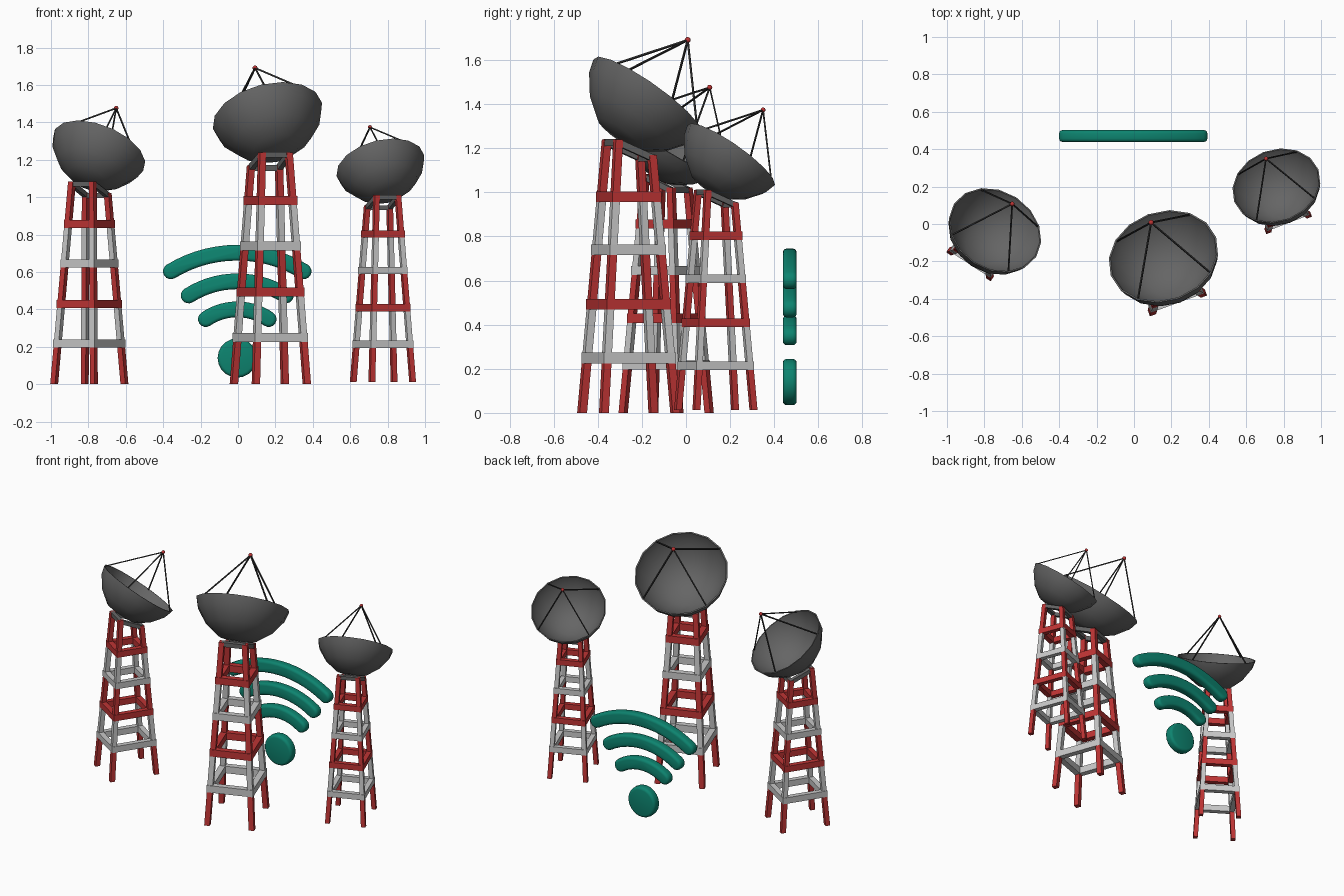
import bpy, bmesh, math
from mathutils import Vector, Matrix

if "Cube" in bpy.data.objects:
    bpy.data.objects.remove(bpy.data.objects["Cube"])


def material(name, rgb):
    m = bpy.data.materials.new(name)
    m.diffuse_color = (*rgb, 1)
    m.use_nodes = True
    m.node_tree.nodes["Principled BSDF"].inputs["Base Color"].default_value = m.diffuse_color
    return m


RED = material("red paint", (0.52, 0.035, 0.035))
WHITE = material("white paint", (0.58, 0.58, 0.58))
GREY = material("dish grey", (0.13, 0.13, 0.13))
DARK = material("dark strut", (0.03, 0.03, 0.03))
TEAL = material("teal", (0.004, 0.23, 0.16))


def finish(bm, name, mats, matrix=Matrix(), smooth=None):
    bmesh.ops.recalc_face_normals(bm, faces=bm.faces)
    me = bpy.data.meshes.new(name)
    bm.to_mesh(me)
    bm.free()
    for m in mats:
        me.materials.append(m)
    ob = bpy.data.objects.new(name, me)
    bpy.context.collection.objects.link(ob)
    ob.matrix_world = matrix
    if smooth:
        bpy.ops.object.select_all(action='DESELECT')
        ob.select_set(True)
        bpy.context.view_layer.objects.active = ob
        bpy.ops.object.shade_smooth_by_angle(angle=math.radians(smooth))
    return ob


def beam(bm, p, q, width, height, mat=0):
    """Box running from p to q."""
    p, q = Vector(p), Vector(q)
    d = (q - p).normalized()
    side = d.cross(Vector((0, 0, 1))).normalized()
    up = side.cross(d)
    rot = Matrix((side, d, up)).transposed().to_4x4()
    mtx = Matrix.Translation((p + q) / 2) @ rot @ Matrix.Diagonal(
        (width, (q - p).length, height, 1))
    verts = bmesh.ops.create_cube(bm, size=1, matrix=mtx)['verts']
    for f in {f for v in verts for f in v.link_faces}:
        f.material_index = mat


LEVELS = [0.225, 0.468, 0.715, 0.957]       # colour changes on the legs
CORNERS = [(-1, -1), (1, -1), (1, 1), (-1, 1)]
LEG = 0.035


def leg_point(sx, sy, z):
    t = z / 1.2
    return Vector((sx * (0.145 - 0.067 * t), sy * (0.172 - 0.091 * t), z))


def leg_top(sy):
    return 1.24 if sy < 0 else 1.17


def tower_legs(name, M):
    bm = bmesh.new()
    h = LEG / 2
    for sx, sy in CORNERS:
        rings = []
        for z in [0] + LEVELS + [leg_top(sy)]:
            c = leg_point(sx, sy, z)
            rings.append([bm.verts.new(c + Vector((a * h, b * h, 0))) for a, b in CORNERS])
        for k in range(len(rings) - 1):
            for i in range(4):
                j = (i + 1) % 4
                f = bm.faces.new((rings[k][i], rings[k][j], rings[k + 1][j], rings[k + 1][i]))
                f.material_index = k % 2
        bm.faces.new(rings[0])
        bm.faces.new(rings[-1])
    finish(bm, name + "_legs", [RED, WHITE], M)


def tower_braces(name, M):
    bm = bmesh.new()
    for k, z in enumerate(LEVELS):
        for i in range(4):
            p = leg_point(*CORNERS[i], z + 0.024)
            q = leg_point(*CORNERS[(i + 1) % 4], z + 0.024)
            e = (q - p).normalized() * 0.02
            beam(bm, p - e, q + e, 0.04, 0.048, (k + 1) % 2)
    finish(bm, name + "_braces", [RED, WHITE], M)
    # sloping frame that carries the dish
    bm = bmesh.new()
    for i in range(4):
        a, b = CORNERS[i], CORNERS[(i + 1) % 4]
        beam(bm, leg_point(*a, leg_top(a[1]) - 0.014),
             leg_point(*b, leg_top(b[1]) - 0.014), 0.03, 0.03)
    finish(bm, name + "_top_frame", [GREY], M)


def dish(name, M):
    R, n = 0.3, 16
    outer = [(0, 0.78), (0.42, 0.73), (0.72, 0.5), (0.94, 0.2), (1, 0)]
    inner = [(0.97, 0), (0.91, 0.19), (0.69, 0.47), (0.4, 0.69), (0, 0.74)]
    bm = bmesh.new()
    pts = [bm.verts.new((r * R, 0, -d * R)) for r, d in outer + inner]
    edges = [bm.edges.new(pts[i:i + 2]) for i in range(len(pts) - 1)]
    bmesh.ops.spin(bm, geom=pts + edges, cent=(0, 0, 0), axis=(0, 0, 1),
                   angle=math.tau, steps=n)
    bmesh.ops.remove_doubles(bm, verts=bm.verts, dist=0.0005)
    D = M @ Matrix.Translation((0.015, 0.087, 1.435)) @ Matrix.Rotation(math.radians(-37), 4, 'X')
    finish(bm, name + "_dish", [GREY], D, smooth=40)
    # struts holding the receiver above the bowl
    bm = bmesh.new()
    tip = (0, 0, 0.32)
    for i in range(4):
        a = math.radians(45 + 90 * i)
        beam(bm, (R * 0.97 * math.cos(a), R * 0.97 * math.sin(a), -0.005), tip, 0.008, 0.008)
    finish(bm, name + "_struts", [DARK], D)
    bm = bmesh.new()
    bmesh.ops.create_icosphere(bm, subdivisions=2, radius=0.014, matrix=Matrix.Translation(tip))
    finish(bm, name + "_receiver", [RED], D, smooth=60)


# three towers: position, scale, yaw
for name, pos, s, yaw in [("left_tower", (-0.795, -0.09, 0), 0.873, -33),
                          ("middle_tower", (0.173, -0.26, 0), 1.0, 20),
                          ("right_tower", (0.775, 0.135, 0.013), 0.805, 21)]:
    M = Matrix.Translation(pos) @ Matrix.Rotation(math.radians(yaw), 4, 'Z') @ Matrix.Scale(s, 4)
    tower_legs(name, M)
    tower_braces(name, M)
    dish(name, M)


def plate(name, outline):
    """Thick rounded plate from an (x, z) outline."""
    bm = bmesh.new()
    f = bm.faces.new([bm.verts.new((x, 0.439, z)) for x, z in outline])
    ext = bmesh.ops.extrude_face_region(bm, geom=[f])['geom']
    bmesh.ops.translate(bm, vec=(0, 0.063, 0),
                        verts=[v for v in ext if isinstance(v, bmesh.types.BMVert)])
    bmesh.ops.recalc_face_normals(bm, faces=bm.faces)
    rim = [e for e in bm.edges if e.calc_face_angle(0) > math.radians(60)]
    bmesh.ops.bevel(bm, geom=rim, offset=0.018, segments=3, profile=0.5, affect='EDGES')
    finish(bm, name, [TEAL], smooth=45)


def polar(cx, cz, r, a):
    return (cx + r * math.sin(a), cz + r * math.cos(a))


# signal sign: dot and three arcs (half span, middle height, end height)
plate("signal_dot", [polar(-0.004, 0.14, 0.105, math.tau * i / 20) for i in range(20)])
CX, H = -0.004, 0.042
for name, half, top, end in [("signal_arc_small", 0.168, 0.4, 0.348),
                             ("signal_arc_medium", 0.26, 0.55, 0.474),
                             ("signal_arc_large", 0.355, 0.703, 0.603)]:
    sag = top - end
    r = (half ** 2 + sag ** 2) / (2 * sag)
    cz, A, n = top - r, math.asin(half / r), 14
    sweep = [A * (2 * i / n - 1) for i in range(n + 1)]
    pts = [polar(CX, cz, r + H, a) for a in sweep]
    ex, ez = polar(CX, cz, r, A)
    pts += [polar(ex, ez, H, A + math.pi * i / 8) for i in range(1, 8)]
    pts += [polar(CX, cz, r - H, a) for a in reversed(sweep)]
    ex, ez = polar(CX, cz, r, -A)
    pts += [polar(ex, ez, H, -A + math.pi + math.pi * i / 8) for i in range(1, 8)]
    plate(name, pts)
